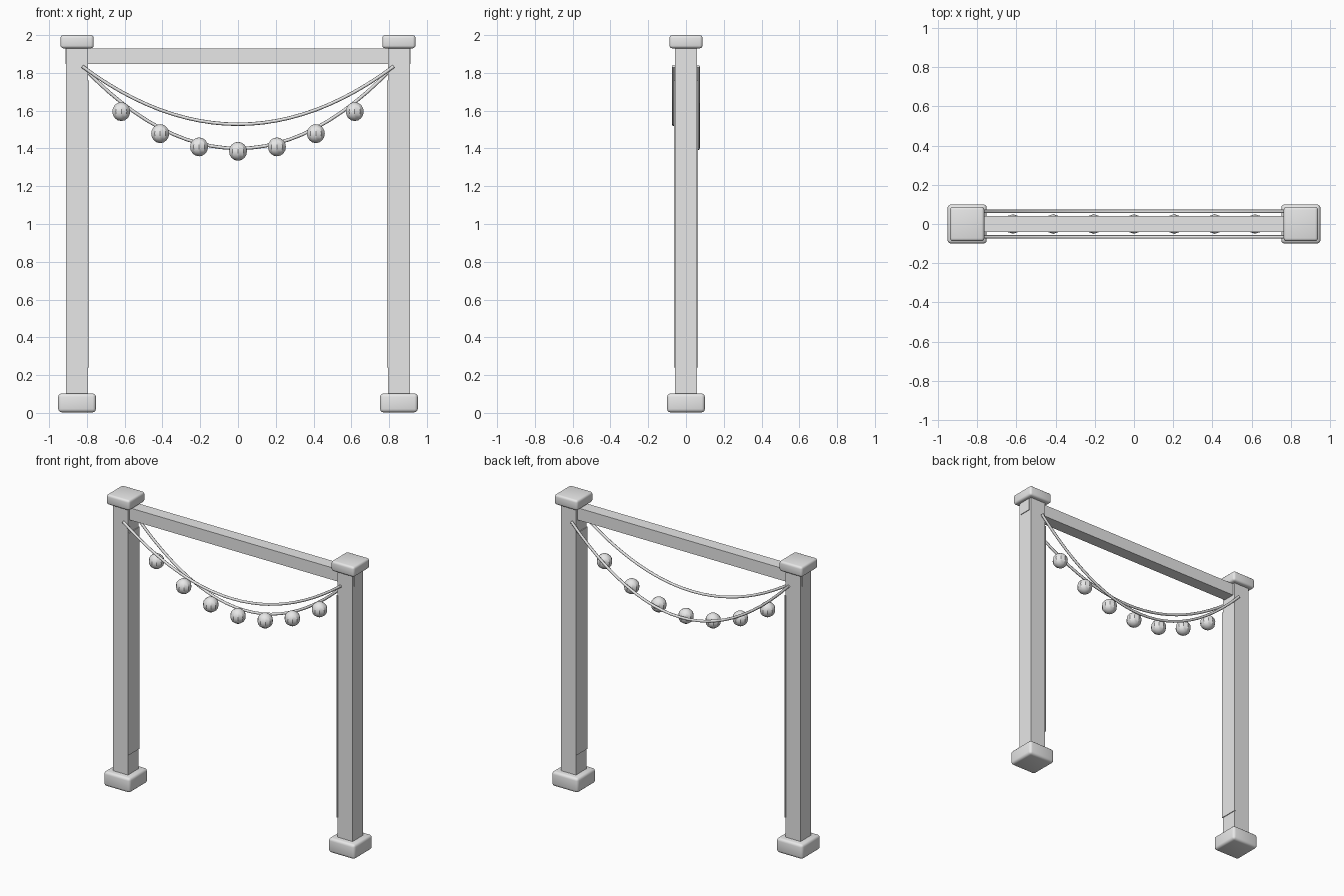
import bpy
import bmesh
from mathutils import Matrix

cube = bpy.data.objects.get("Cube")
if cube:
    bpy.data.objects.remove(cube, do_unlink=True)

# single grey finish
grey = bpy.data.materials.new("plain_grey")
grey.use_nodes = True
grey.diffuse_color = (0.8, 0.8, 0.8, 1)
grey.node_tree.nodes["Principled BSDF"].inputs["Base Color"].default_value = (0.8, 0.8, 0.8, 1)


def finish(name, bm, smooth=False):
    mesh = bpy.data.meshes.new(name)
    bm.to_mesh(mesh)
    bm.free()
    mesh.materials.append(grey)
    ob = bpy.data.objects.new(name, mesh)
    bpy.context.collection.objects.link(ob)
    if smooth:
        bpy.ops.object.select_all(action="DESELECT")
        ob.select_set(True)
        bpy.context.view_layer.objects.active = ob
        bpy.ops.object.shade_smooth_by_angle(angle=0.52)
    return ob


def box(name, size, centre, bevel=0):
    bm = bmesh.new()
    bmesh.ops.create_cube(bm, size=1, matrix=Matrix.Translation(centre) @ Matrix.Diagonal((*size, 1)))
    if bevel:
        bmesh.ops.bevel(bm, geom=bm.edges[:], offset=bevel, segments=3, profile=0.5, affect="EDGES")
    return finish(name, bm, smooth=bool(bevel))


# posts with feet, caps and thin inner panels
POST_X = 0.852
for side, s in (("right", -1), ("left", 1)):
    box(f"{side}_post", (0.115, 0.115, 1.86), (s * POST_X, 0, 1.01))
    box(f"{side}_foot", (0.2, 0.2, 0.1), (s * POST_X, 0, 0.053), 0.018)
    box(f"{side}_cap", (0.175, 0.175, 0.07), (s * POST_X, 0, 1.965), 0.015)
    box(f"{side}_inner_panel", (0.009, 0.125, 1.52), (s * 0.794, 0, 1.0))

# top beam, its ends just passing through the posts
box("top_beam", (1.828, 0.084, 0.083), (0, 0, 1.888))


# hanging garlands
def garland(name, y, low, high=1.835, half=0.825, steps=24):
    data = bpy.data.curves.new(name, "CURVE")
    data.dimensions = "3D"
    data.bevel_depth = 0.009
    data.bevel_resolution = 2
    data.use_fill_caps = True
    line = data.splines.new("POLY")
    line.points.add(steps)
    for i, p in enumerate(line.points):
        t = 2 * i / steps - 1
        p.co = (half * t, y, low + (high - low) * t * t, 1)
    line.use_smooth = True
    data.materials.append(grey)
    bpy.context.collection.objects.link(bpy.data.objects.new(name, data))


garland("front_garland", -0.066, 1.528)
garland("back_garland", 0.064, 1.4)

# faceted bulbs following the lower sag
for i in range(-3, 4):
    x = i * 0.206
    bm = bmesh.new()
    bmesh.ops.create_uvsphere(bm, u_segments=10, v_segments=8, radius=0.05,
                              matrix=Matrix.Translation((x, 0, 1.385 + 0.55 * x * x)))
    finish(f"bulb_{i + 4}", bm, smooth=True)
